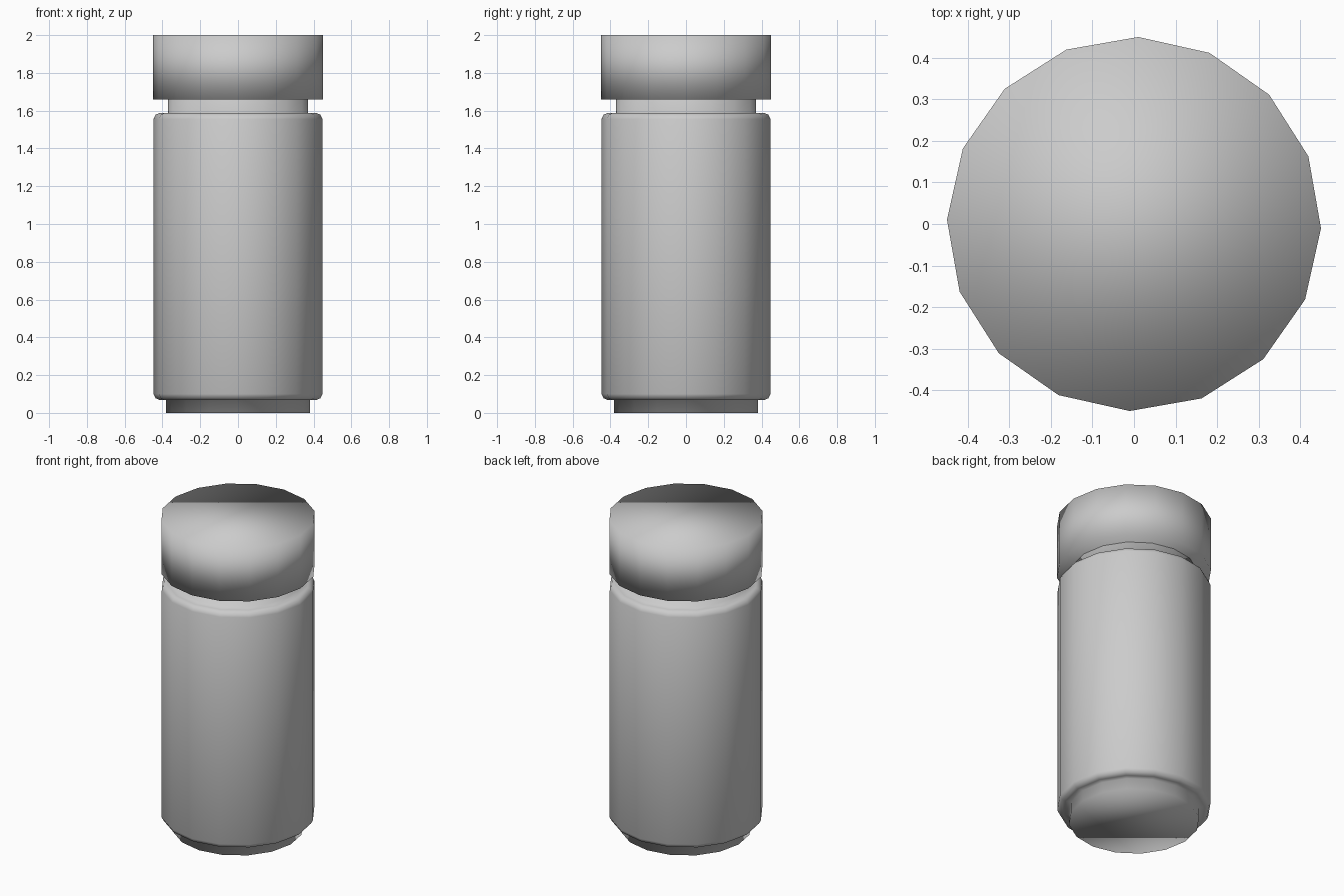
import bpy, bmesh, math

if "Cube" in bpy.data.objects:
    bpy.data.objects.remove(bpy.data.objects["Cube"])

SIDES = 16
TURN = math.radians(-1.3)


def lathe(name, profile):
    """Closed 16-sided solid from (radius, height) points, smooth shaded."""
    bm = bmesh.new()
    rings = []
    for r, z in profile:
        angles = [TURN + 2 * math.pi * i / SIDES for i in range(SIDES)]
        rings.append([bm.verts.new((r * math.cos(a), r * math.sin(a), z)) for a in angles])
    for low, high in zip(rings, rings[1:]):
        for i in range(SIDES):
            j = (i + 1) % SIDES
            bm.faces.new((low[i], low[j], high[j], high[i]))
    bm.faces.new(rings[0][::-1])
    bm.faces.new(rings[-1])
    for f in bm.faces:
        f.smooth = True
    mesh = bpy.data.meshes.new(name)
    bm.to_mesh(mesh)
    bm.free()
    obj = bpy.data.objects.new(name, mesh)
    bpy.context.collection.objects.link(obj)
    return obj


# Body with recessed foot, rounded rims and narrow neck
lathe("body", [(0.38, 0), (0.38, 0.068), (0.415, 0.068), (0.437, 0.078),
               (0.448, 0.10), (0.448, 1.555), (0.437, 1.578), (0.415, 1.588),
               (0.37, 1.588), (0.37, 1.66)])

# Plain cylindrical cap
lathe("cap", [(0.45, 1.66), (0.45, 2.0)])
